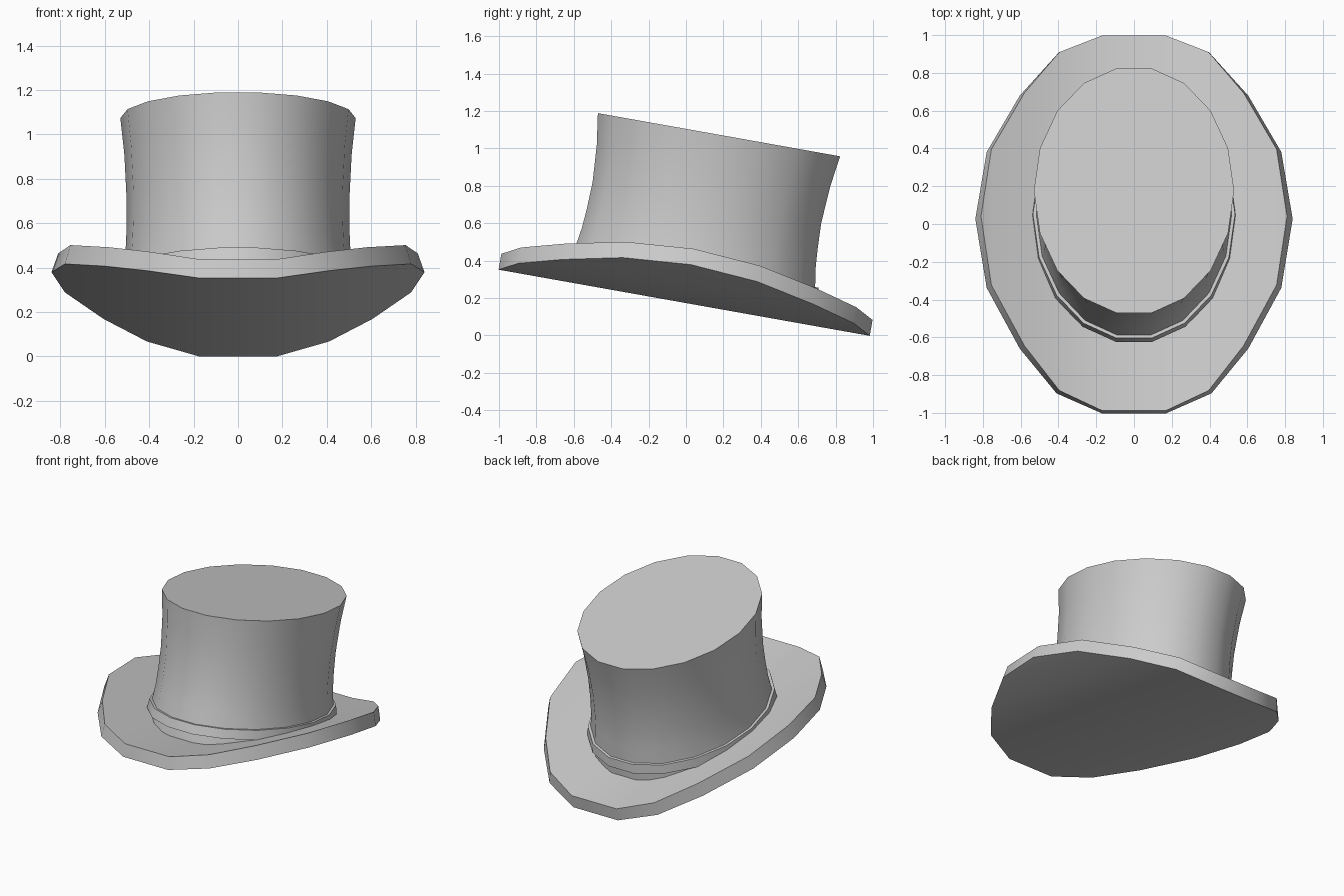
import bpy, bmesh, math
from mathutils import Matrix

if "Cube" in bpy.data.objects:
    bpy.data.objects.remove(bpy.data.objects["Cube"])

N = 18
TILT = Matrix.Translation((0, -0.01, 0.175)) @ Matrix.Rotation(math.radians(-10.1), 4, 'X')


def finish(name, bm, angle):
    """Turn a bmesh into a tilted, smooth-shaded object."""
    bmesh.ops.recalc_face_normals(bm, faces=bm.faces)
    me = bpy.data.meshes.new(name)
    bm.to_mesh(me)
    bm.free()
    me.transform(TILT)
    ob = bpy.data.objects.new(name, me)
    bpy.context.collection.objects.link(ob)
    bpy.ops.object.select_all(action='DESELECT')
    ob.select_set(True)
    bpy.context.view_layer.objects.active = ob
    bpy.ops.object.shade_smooth_by_angle(angle=math.radians(angle))
    return ob


def saddle(x):
    """Approximate height of the curled brim underside at x."""
    return 0.28 * max(0, abs(x) - 0.17)


def oval_ring(bm, ry, w, rx, follow=False):
    ring = []
    for i in range(N):
        a = math.radians(10 + 20 * i)
        x = rx * math.sin(a)
        z = w + (saddle(x) if follow else 0)
        ring.append(bm.verts.new((x, 0.026 + ry / math.cos(math.radians(10)) * math.cos(a), z)))
    return ring


def bridge(bm, a, b):
    for i in range(N):
        j = (i + 1) % N
        bm.faces.new((a[i], a[j], b[j], b[i]))


# Brim: oval plate curled up at both sides (lower x, upper x, half length, lift)
half = [(0.17, 0.17, 1.008, 0.0), (0.41, 0.395, 0.91, 0.052), (0.605, 0.58, 0.68, 0.114),
        (0.78, 0.755, 0.365, 0.18), (0.84, 0.81, 0.0, 0.207)]
bm = bmesh.new()
rings = []
for upper in (0, 1):
    def pt(p, sx, sy):
        return bm.verts.new((sx * p[upper], sy * p[2], p[3] + 0.086 * upper))
    rings.append([pt(p, 1, 1) for p in half] + [pt(p, 1, -1) for p in half[-2::-1]]
                 + [pt(p, -1, -1) for p in half] + [pt(p, -1, 1) for p in half[-2::-1]])
bridge(bm, *rings)
for r in rings:
    for s in (0, 9):                       # strips running front to back
        for i in range(4):
            f = [r[s + i], r[s + i + 1], r[s + 7 - i], r[s + 8 - i]]
            bm.faces.new(list(dict.fromkeys(f)))
    bm.faces.new((r[0], r[8], r[9], r[17]))
finish("brim", bm, 30)

# Crown: waisted oval tube with a flat top (half length, height, half width)
profile = [(0.650, 0.20, 0.518), (0.634, 0.30, 0.507), (0.626, 0.41, 0.502), (0.621, 0.55, 0.502),
           (0.634, 0.75, 0.512), (0.658, 0.917, 0.53)]
bm = bmesh.new()
prev = oval_ring(bm, 0.662, 0.04, 0.53, follow=True)
bm.faces.new(prev)
for p in profile:
    ring = oval_ring(bm, *p)
    bridge(bm, prev, ring)
    prev = ring
bm.faces.new(prev)
finish("crown", bm, 40)

# Hat band: thin collar round the foot of the crown
bm = bmesh.new()
loops = [oval_ring(bm, *p) for p in
         [(0.635, 0.205, 0.505), (0.666, 0.205, 0.535), (0.676, 0.145, 0.543), (0.640, 0.145, 0.512)]]
for k in range(4):
    bridge(bm, loops[k], loops[(k + 1) % 4])
finish("hat_band", bm, 30)
